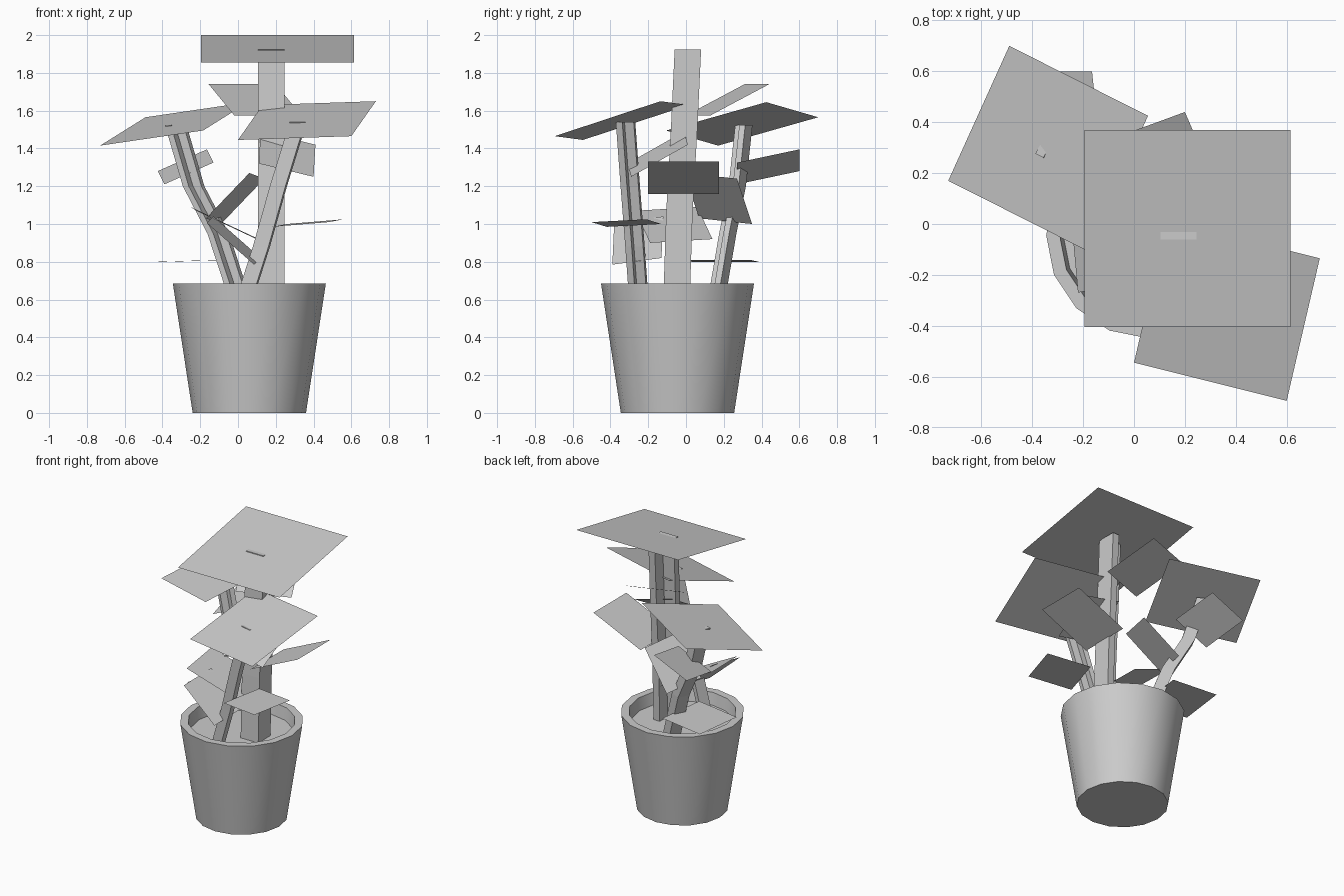
import bpy, bmesh, math
from mathutils import Vector

if "Cube" in bpy.data.objects:
    bpy.data.objects.remove(bpy.data.objects["Cube"])

grey = bpy.data.materials.new("plain_grey")
grey.diffuse_color = (0.6, 0.6, 0.6, 1)
grey.use_nodes = True
grey.node_tree.nodes["Principled BSDF"].inputs["Base Color"].default_value = grey.diffuse_color


def finish(name, bm, smooth=False):
    bmesh.ops.recalc_face_normals(bm, faces=bm.faces[:])
    mesh = bpy.data.meshes.new(name)
    bm.to_mesh(mesh)
    bm.free()
    mesh.materials.append(grey)
    ob = bpy.data.objects.new(name, mesh)
    bpy.context.collection.objects.link(ob)
    if smooth:
        bpy.ops.object.select_all(action='DESELECT')
        ob.select_set(True)
        bpy.context.view_layer.objects.active = ob
        bpy.ops.object.shade_smooth_by_angle(angle=math.radians(30))
    return ob


def loft(bm, rings):
    """Join matching rings of points with quads and cap both ends."""
    vs = [[bm.verts.new(p) for p in ring] for ring in rings]
    n = len(vs[0])
    for a, b in zip(vs, vs[1:]):
        for i in range(n):
            j = (i + 1) % n
            bm.faces.new((a[i], a[j], b[j], b[i]))
    bm.faces.new(vs[0][::-1])
    bm.faces.new(vs[-1])


# Pot: tapered outside, flat rim, inner wall and soil disc
SIDES = 16
bm = bmesh.new()
loft(bm, [[(0.06 + r * math.cos(i * math.tau / SIDES),
            -0.045 + r * math.sin(i * math.tau / SIDES), z) for i in range(SIDES)]
          for r, z in ((0.3, 0), (0.405, 0.685), (0.352, 0.685), (0.338, 0.6))])
finish("pot", bm, smooth=True)


def stem(name, path, width, thick, turn):
    """Angle-section stalk following a bent path."""
    h = width / 2
    t = thick
    section = [(h, -h), (h, h), (h - t, h), (h - t, -h + t), (-h, -h + t), (-h, -h)]
    c, s = math.cos(math.radians(turn)), math.sin(math.radians(turn))
    bm = bmesh.new()
    loft(bm, [[(x + c * u - s * v, y + s * u + c * v, z) for u, v in section]
              for x, y, z in path])
    finish(name, bm)


# Stalks
stem("tall_stem", [(0.175, -0.05, 0.6), (0.175, -0.035, 1.06),
                   (0.175, -0.01, 1.5), (0.175, 0.01, 1.925)], 0.14, 0.05, 0)
stem("left_stem", [(0.01, 0.15, 0.6), (-0.105, 0.21, 0.95),
                   (-0.235, 0.26, 1.2), (-0.33, 0.295, 1.525)], 0.085, 0.035, 153)
stem("right_stem", [(0.04, -0.25, 0.6), (0.13, -0.27, 0.88),
                    (0.22, -0.295, 1.2), (0.325, -0.32, 1.54)], 0.085, 0.035, 256)


def leaf(name, a, b, c):
    """Flat parallelogram leaf from three neighbouring corners."""
    a, b, c = Vector(a), Vector(b), Vector(c)
    bm = bmesh.new()
    f = bm.faces.new([bm.verts.new(p) for p in (a, b, c, a + c - b)])
    f.normal_update()
    ob = finish(name, bm)
    if ob.data.polygons[0].normal.z < 0:
        ob.data.flip_normals()


# Large leaves capping the stalks
leaf("tall_top_leaf", (-0.195, -0.405, 1.855), (0.615, -0.405, 1.855), (0.615, 0.37, 2.0))
leaf("left_top_leaf", (-0.49, 0.7, 1.565), (-0.73, 0.17, 1.415), (-0.185, -0.105, 1.495))
leaf("right_top_leaf", (0.0, -0.545, 1.445), (0.6, -0.695, 1.465), (0.73, -0.135, 1.65))

# Side leaves of the tall stalk
leaf("tall_back_leaf", (-0.155, 0.31, 1.74), (0.2, 0.44, 1.74), (0.335, 0.13, 1.575))
leaf("tall_front_leaf", (0.12, -0.01, 1.49), (0.41, 0.01, 1.42), (0.4, -0.29, 1.25))
leaf("tall_right_leaf", (0.24, -0.2, 1.16), (0.615, -0.2, 1.33), (0.615, 0.175, 1.33))
leaf("tall_low_leaf", (-0.22, -0.27, 1.07), (-0.25, 0.06, 1.09), (0.11, 0.14, 0.92))

# Side leaves of the left stalk
leaf("left_high_leaf", (-0.165, 0.6, 1.395), (-0.13, 0.27, 1.325), (-0.39, 0.27, 1.21))
leaf("left_inner_leaf", (-0.17, 0.07, 1.03), (-0.09, 0.35, 1.0), (0.14, 0.27, 1.24))
leaf("left_low_leaf", (-0.425, 0.03, 0.8), (-0.38, 0.385, 0.8), (-0.05, 0.34, 0.81))

# Side leaves of the right stalk
leaf("right_inner_leaf", (-0.165, -0.38, 1.005), (-0.13, -0.12, 1.04), (0.12, -0.13, 0.82))
leaf("right_outer_leaf", (0.18, -0.42, 0.985), (0.48, -0.5, 1.01), (0.56, -0.21, 1.025))
